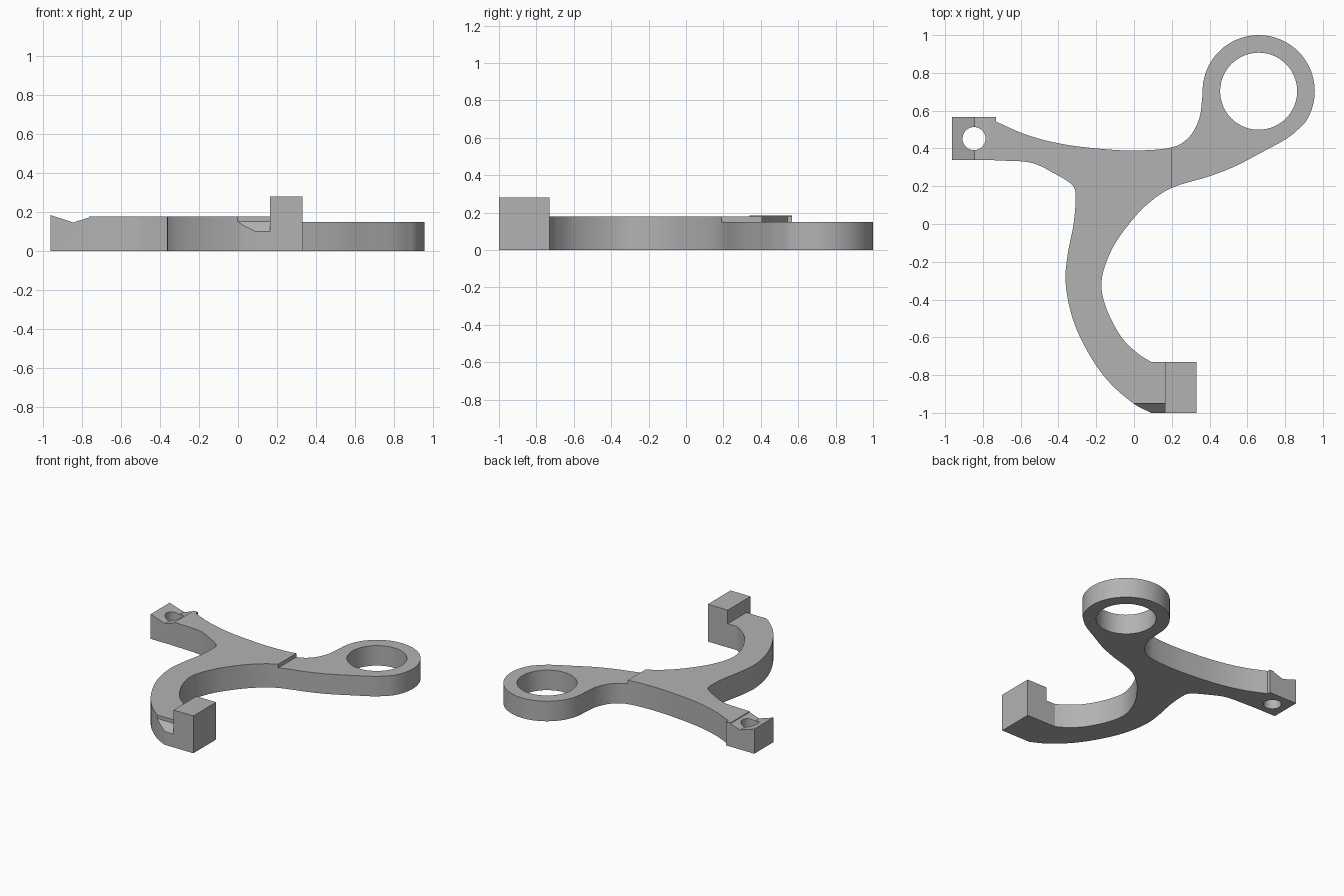
import bpy, bmesh
from math import sin, cos, pi, radians
from mathutils import Vector

default_cube = bpy.data.objects.get("Cube")
if default_cube:
    bpy.data.objects.remove(default_cube, do_unlink=True)

grey = bpy.data.materials.new("plain grey")
grey.use_nodes = True
colour = (0.45, 0.45, 0.45, 1)
grey.diffuse_color = colour
grey.node_tree.nodes["Principled BSDF"].inputs["Base Color"].default_value = colour


def smooth_path(points, steps=6):
    """Catmull-Rom curve through the given points."""
    pts = [Vector(p) for p in points]
    pts = [2 * pts[0] - pts[1]] + pts + [2 * pts[-1] - pts[-2]]
    path = []
    for a, b, c, d in zip(pts, pts[1:], pts[2:], pts[3:]):
        for i in range(steps):
            t = i / steps
            path.append(0.5 * (2 * b + (c - a) * t
                               + (2 * a - 5 * b + 4 * c - d) * t ** 2
                               + (3 * b - a - 3 * c + d) * t ** 3))
    return path + [pts[-2]]


def circle(centre, radius, start=0, end=2 * pi, steps=64):
    cx, cy = centre
    angles = [start + (end - start) * i / steps for i in range(steps)]
    return [(cx + radius * cos(a), cy + radius * sin(a)) for a in angles]


def prism(name, outline, low, high, axis="z"):
    """Extrude a flat outline along one axis, from low to high."""
    place = {
        "x": lambda u, v: (low, u, v),
        "y": lambda u, v: (u, low, v),
        "z": lambda u, v: (u, v, low),
    }[axis]
    shift = Vector([(high - low) * (axis == k) for k in "xyz"])
    bm = bmesh.new()
    face = bm.faces.new([bm.verts.new(place(u, v)) for u, v in outline])
    extruded = bmesh.ops.extrude_face_region(bm, geom=[face])["geom"]
    moved = [g for g in extruded if isinstance(g, bmesh.types.BMVert)]
    bmesh.ops.translate(bm, verts=moved, vec=shift)
    bmesh.ops.recalc_face_normals(bm, faces=bm.faces)
    mesh = bpy.data.meshes.new(name)
    bm.to_mesh(mesh)
    bm.free()
    mesh.materials.append(grey)
    obj = bpy.data.objects.new(name, mesh)
    bpy.context.collection.objects.link(obj)
    return obj


def cut(target, cutter):
    """Subtract the cutter from the target and throw it away."""
    cutter.hide_render = True
    mod = target.modifiers.new("cut", "BOOLEAN")
    mod.operation = "DIFFERENCE"
    mod.solver = "EXACT"
    mod.object = cutter
    bpy.context.view_layer.objects.active = target
    bpy.ops.object.modifier_apply(modifier=mod.name)
    bpy.data.objects.remove(cutter, do_unlink=True)


# Outline of the lever, clockwise from the left side of the ring
ring_centre = (0.66, 0.703)
ring = circle(ring_centre, 0.297, pi, radians(-38), 56)
inner_edge = smooth_path([
    (0.89, 0.52), (0.81, 0.453), (0.664, 0.373), (0.532, 0.304), (0.394, 0.251),
    (0.204, 0.193), (0.082, 0.114), (-0.024, 0.003), (-0.12, -0.14),
    (-0.172, -0.304), (-0.145, -0.45), (-0.066, -0.6), (0.02, -0.685), (0.09, -0.73)])
jaw_end = [(0.33, -0.73), (0.33, -1)]
outer_edge = smooth_path([
    (0.09, -1), (-0.01, -0.945), (-0.14, -0.828), (-0.246, -0.675), (-0.325, -0.5),
    (-0.362, -0.315), (-0.352, -0.167), (-0.32, 0), (-0.31, 0.13), (-0.325, 0.204),
    (-0.43, 0.272), (-0.548, 0.325), (-0.71, 0.336), (-0.8, 0.34)])
pivot_end = [(-0.963, 0.34), (-0.963, 0.566), (-0.73, 0.566)]
upper_edge = smooth_path([
    (-0.73, 0.542), (-0.574, 0.474), (-0.394, 0.426), (-0.198, 0.4), (0, 0.389),
    (0.198, 0.405), (0.294, 0.463), (0.347, 0.564), (0.362, 0.68)])
lever = prism("lever", ring + inner_edge + jaw_end + outer_edge + pivot_end + upper_edge,
              0, 0.28)

# Top surface: V groove on the pivot end, flat body, lower ring arm
cut(lever, prism("top_cutter", [
    (-1.1, 0.23), (-0.963, 0.185), (-0.845, 0.147), (-0.765, 0.172), (-0.765, 0.178),
    (0.2, 0.178), (0.2, 0.15), (1.1, 0.15), (1.1, 0.4), (-1.1, 0.4)], -0.6, 1.1, "y"))

# Lower the hook, leaving the raised jaw block
cut(lever, prism("hook_cutter", [
    (-1.1, 0.178), (0.165, 0.178), (0.165, 0.4), (-1.1, 0.4)], -1.1, -0.5, "y"))

# Sloped notch beside the jaw block
cut(lever, prism("notch_cutter", [
    (-1.1, -0.005), (-0.95, 0.152), (-0.95, 0.3), (-1.1, 0.3)], -0.3, 0.165, "x"))

# Ring opening and pivot hole
cut(lever, prism("ring_cutter", circle(ring_centre, 0.204), -0.1, 0.5))
cut(lever, prism("pivot_cutter", circle((-0.847, 0.452), 0.061, steps=40), -0.1, 0.5))

bpy.ops.object.select_all(action="DESELECT")
lever.select_set(True)
bpy.context.view_layer.objects.active = lever
bpy.ops.object.shade_smooth_by_angle(angle=radians(25))
